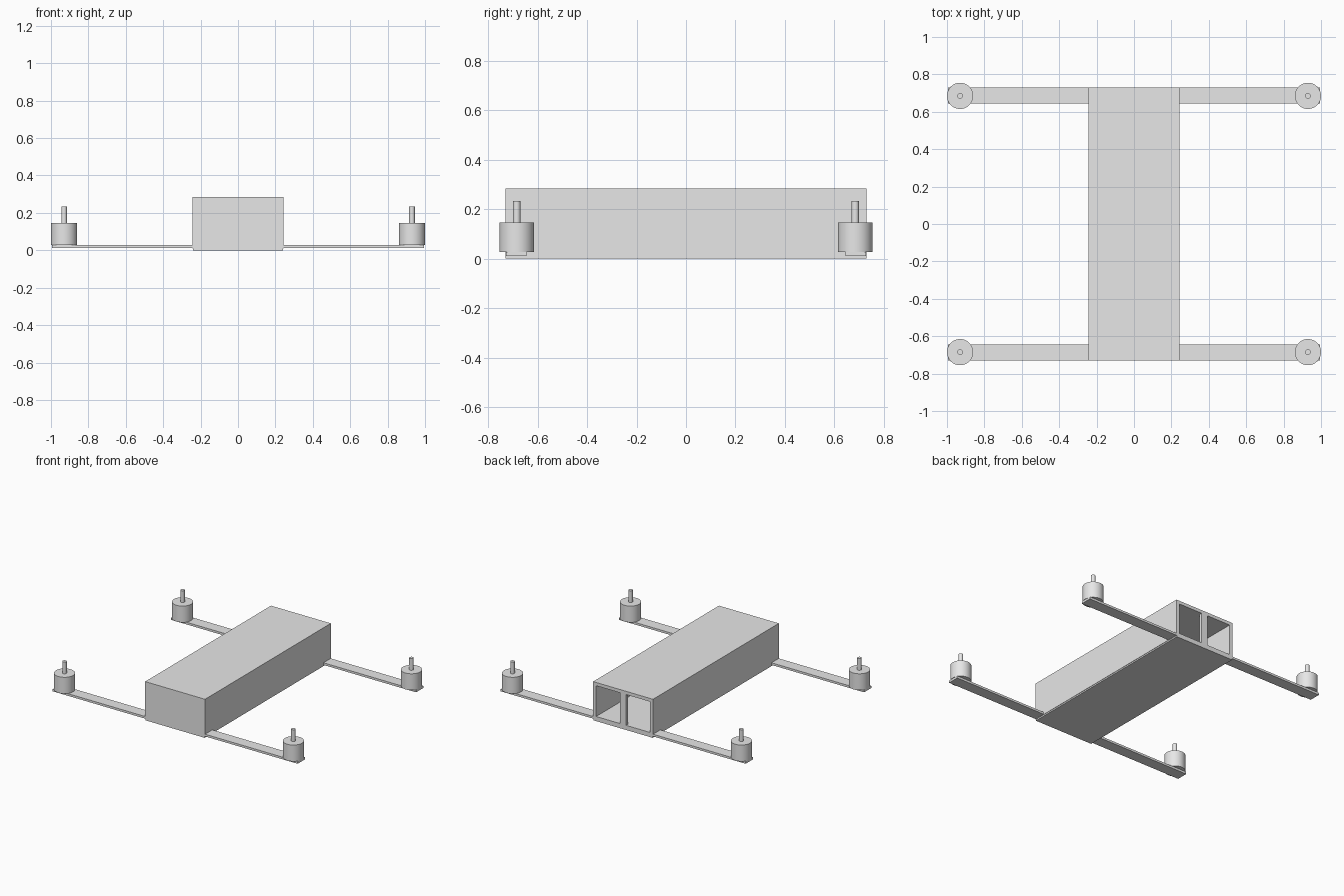
import bpy
import bmesh
import math

cube = bpy.data.objects.get("Cube")
if cube:
    bpy.data.objects.remove(cube, do_unlink=True)

grey = bpy.data.materials.new("light grey")
grey.use_nodes = True
grey.diffuse_color = (0.8, 0.8, 0.8, 1)
grey.node_tree.nodes["Principled BSDF"].inputs["Base Color"].default_value = grey.diffuse_color


def make_object(name, bm):
    bmesh.ops.recalc_face_normals(bm, faces=bm.faces)
    mesh = bpy.data.meshes.new(name)
    bm.to_mesh(mesh)
    bm.free()
    mesh.materials.append(grey)
    obj = bpy.data.objects.new(name, mesh)
    bpy.context.collection.objects.link(obj)
    return obj


def prism(name, outline, z0, z1):
    """Extrude a plan outline from z0 up to z1."""
    bm = bmesh.new()
    face = bm.faces.new([bm.verts.new((x, y, z0)) for x, y in outline])
    top = bmesh.ops.extrude_face_region(bm, geom=[face])["geom"]
    verts = [v for v in top if isinstance(v, bmesh.types.BMVert)]
    bmesh.ops.translate(bm, verts=verts, vec=(0, 0, z1 - z0))
    return make_object(name, bm)


def block(name, x, y0, y1, z0, z1):
    return prism(name, [(-x, y0), (x, y0), (x, y1), (-x, y1)], z0, z1)


def circle(cx, cy, radius, sides):
    angles = [2 * math.pi * i / sides for i in range(sides)]
    return [(cx + radius * math.cos(a), cy + radius * math.sin(a)) for a in angles]


def shade(obj):
    bpy.ops.object.select_all(action="DESELECT")
    obj.select_set(True)
    bpy.context.view_layer.objects.active = obj
    bpy.ops.object.shade_smooth_by_angle(angle=math.radians(35))


# Hollow body, closed at the front, with two openings at the back
HALF_W, HALF_L, WALL = 0.243, 0.73, 0.024
body = block("body", HALF_W, -HALF_L, HALF_L, 0.01, 0.284)
side, back, out = HALF_W - WALL, HALF_L - WALL, HALF_L + 0.1
cavity = prism("cavity_cutter", [
    (-side, -back), (side, -back), (side, out), (WALL, out),
    (WALL, back), (-WALL, back), (-WALL, out), (-side, out)],
    0.01 + WALL, 0.284 - WALL)
cavity.hide_render = True
cut = body.modifiers.new("hollow", "BOOLEAN")
cut.operation = "DIFFERENCE"
cut.solver = "EXACT"
cut.object = cavity
bpy.context.view_layer.objects.active = body
bpy.ops.object.modifier_apply(modifier=cut.name)
bpy.data.objects.remove(cavity, do_unlink=True)

# Thin plate under the body
block("base_plate", 0.24, -HALF_L, HALF_L, 0, 0.01)

# Cross arms with a motor and shaft at each end
for end, sy in (("front", -1), ("back", 1)):
    y0, y1 = sorted((sy * 0.645, sy * 0.729))
    block(end + "_arm", 0.995, y0, y1, 0.011, 0.027)
    for hand, sx in (("right", -1), ("left", 1)):
        cx, cy = sx * 0.93, sy * 0.685
        shade(prism(f"{end}_{hand}_motor", circle(cx, cy, 0.07, 48), 0.027, 0.147))
        shade(prism(f"{end}_{hand}_shaft", circle(cx, cy, 0.015, 24), 0.147, 0.233))
